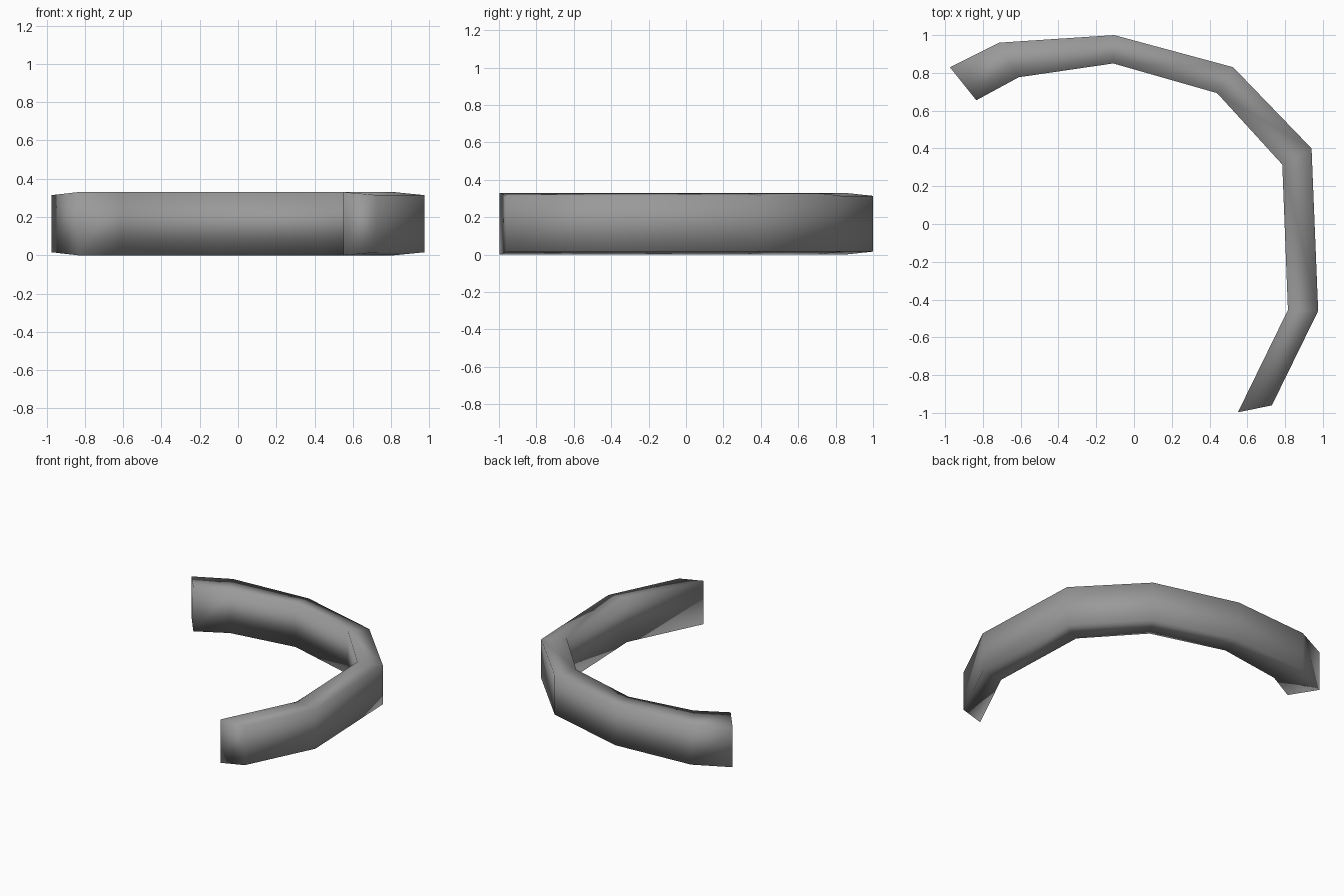
import bpy, bmesh

if "Cube" in bpy.data.objects:
    bpy.data.objects.remove(bpy.data.objects["Cube"])

# Plan outlines of the curved band, from left end round to front end
OUTER = [(-0.975, 0.83), (-0.715, 0.96), (-0.105, 1.0), (0.525, 0.83),
         (0.94, 0.40), (0.975, -0.46), (0.73, -0.96)]
INNER = [(-0.835, 0.655), (-0.61, 0.777), (-0.11, 0.85), (0.44, 0.693),
         (0.785, 0.315), (0.815, -0.455), (0.55, -0.997)]
HEIGHT, BEVEL = 0.33, 0.016   # outer wall is slightly shorter than inner wall

grey = bpy.data.materials.new("mid grey")
grey.diffuse_color = (0.32, 0.32, 0.32, 1)
grey.use_nodes = True
grey.node_tree.nodes["Principled BSDF"].inputs["Base Color"].default_value = grey.diffuse_color

# Four-sided section lofted along the arc
bm = bmesh.new()
rings = []
for (ox, oy), (ix, iy) in zip(OUTER, INNER):
    rings.append([bm.verts.new(p) for p in (
        (ix, iy, 0), (ix, iy, HEIGHT),
        (ox, oy, HEIGHT - BEVEL), (ox, oy, BEVEL))])
for a, b in zip(rings, rings[1:]):
    for k in range(4):
        n = (k + 1) % 4
        bm.faces.new((a[k], a[n], b[n], b[k]))

# End caps
bm.faces.new(rings[0])
bm.faces.new(rings[-1])
bmesh.ops.recalc_face_normals(bm, faces=bm.faces)
for f in bm.faces:
    f.smooth = True

mesh = bpy.data.meshes.new("curved_band")
bm.to_mesh(mesh)
bm.free()
mesh.materials.append(grey)
band = bpy.data.objects.new("curved_band", mesh)
bpy.context.collection.objects.link(band)
